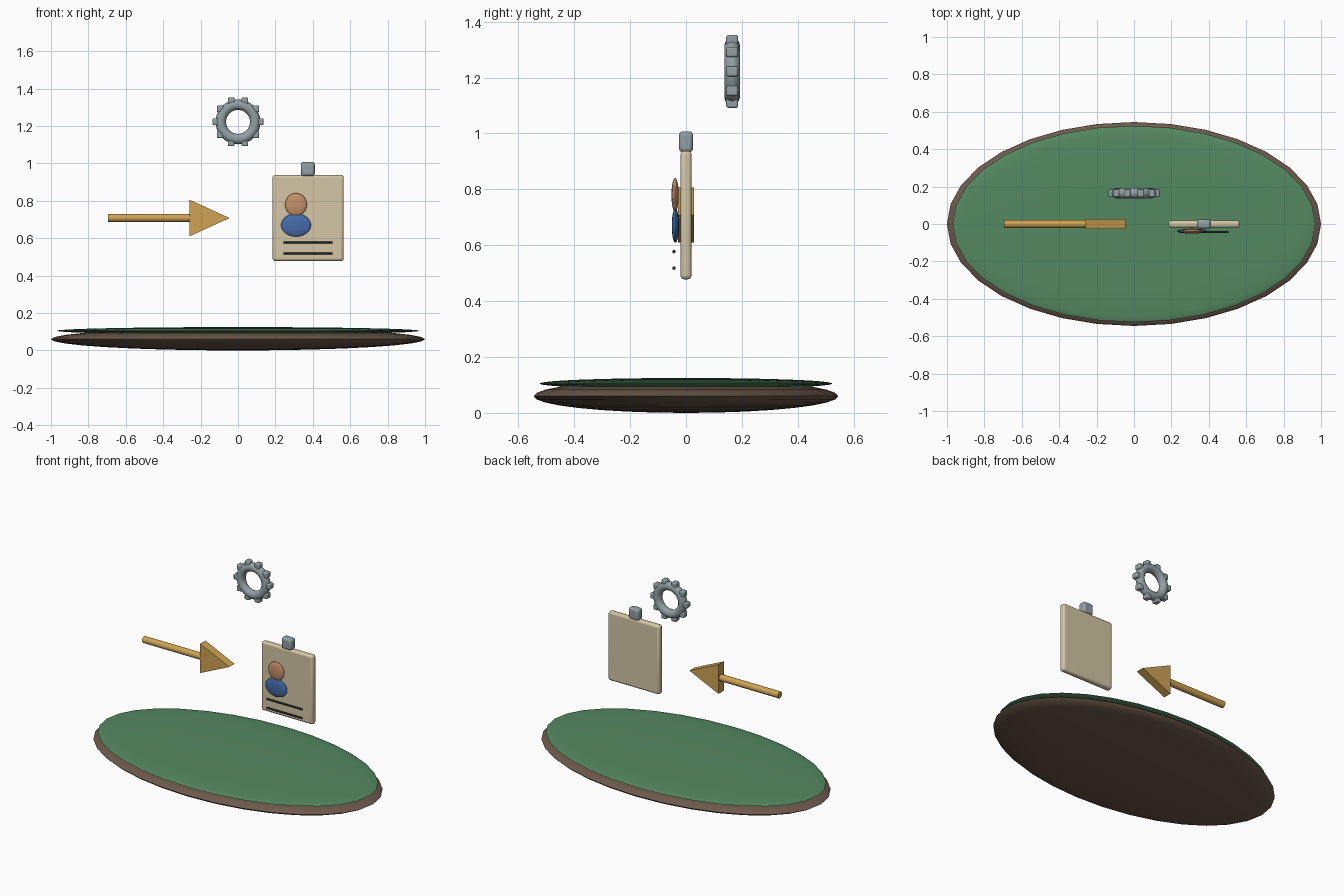
import bpy, bmesh, math

if "Cube" in bpy.data.objects:
    bpy.data.objects.remove(bpy.data.objects["Cube"])


def material(name, rgb):
    m = bpy.data.materials.new(name)
    m.diffuse_color = (*rgb, 1)
    m.use_nodes = True
    m.node_tree.nodes["Principled BSDF"].inputs["Base Color"].default_value = m.diffuse_color
    return m


BROWN = material("brown", (0.15, 0.10, 0.07))
GREEN = material("green", (0.09, 0.25, 0.12))
STEEL = material("steel", (0.29, 0.35, 0.37))
GOLD = material("gold", (0.62, 0.37, 0.09))
CREAM = material("cream", (0.66, 0.57, 0.38))
SKIN = material("skin", (0.55, 0.28, 0.14))
BLUE = material("blue", (0.06, 0.15, 0.40))
INK = material("ink", (0.015, 0.025, 0.025))


def finish(name, mat, smooth=True):
    o = bpy.context.object
    o.name = name
    o.data.materials.append(mat)
    bpy.ops.object.transform_apply(location=False, rotation=True, scale=True)
    if smooth:
        bpy.ops.object.shade_smooth_by_angle(angle=math.radians(40))
    return o


def ellipsoid(name, loc, radii, mat):
    bpy.ops.mesh.primitive_uv_sphere_add(segments=32, ring_count=16, location=loc)
    bpy.context.object.scale = radii
    return finish(name, mat)


def box(name, loc, size, mat, bevel):
    bpy.ops.mesh.primitive_cube_add(size=1, location=loc)
    bpy.context.object.scale = size
    o = finish(name, mat)
    b = o.modifiers.new("bevel", "BEVEL")
    b.width, b.segments = bevel, 3
    return o


def rod(name, x0, x1, y, z, r, mat):
    bpy.ops.mesh.primitive_cylinder_add(vertices=16, radius=r, depth=x1 - x0,
                                        location=((x0 + x1) / 2, y, z),
                                        rotation=(0, math.pi / 2, 0))
    return finish(name, mat)


# oval base with a green top
ellipsoid("base", (0, 0, 0.06), (1.0, 0.545, 0.06), BROWN)
ellipsoid("base_top", (0, 0, 0.105), (0.97, 0.525, 0.02), GREEN)

# arrow: round shaft and triangular prism head
rod("arrow_shaft", -0.695, -0.25, 0, 0.708, 0.022, GOLD)
bm = bmesh.new()
face = bm.faces.new([bm.verts.new((x, -0.028, z))
                     for x, z in ((-0.26, 0.61), (-0.045, 0.708), (-0.26, 0.806))])
ext = bmesh.ops.extrude_face_region(bm, geom=[face])["geom"]
bmesh.ops.translate(bm, vec=(0, 0.056, 0),
                    verts=[v for v in ext if isinstance(v, bmesh.types.BMVert)])
bmesh.ops.recalc_face_normals(bm, faces=bm.faces)
mesh = bpy.data.meshes.new("arrow_head")
bm.to_mesh(mesh)
bm.free()
head = bpy.data.objects.new("arrow_head", mesh)
mesh.materials.append(GOLD)
bpy.context.collection.objects.link(head)

# badge card with clip, portrait and two ruled lines
box("badge_card", (0.375, 0, 0.708), (0.38, 0.04, 0.46), CREAM, 0.014)
box("badge_clip", (0.373, 0, 0.97), (0.075, 0.05, 0.075), STEEL, 0.014)
ellipsoid("portrait_head", (0.31, -0.039, 0.78), (0.058, 0.013, 0.061), SKIN)
ellipsoid("portrait_body", (0.31, -0.038, 0.67), (0.08, 0.013, 0.061), BLUE)
for i, z in enumerate((0.577, 0.518)):
    rod(f"badge_line_{i + 1}", 0.243, 0.505, -0.043, z, 0.006, INK)

# gear: ring with ten upright teeth
GY, GZ = 0.165, 1.222
bpy.ops.mesh.primitive_torus_add(major_segments=32, minor_segments=12,
                                 major_radius=0.092, minor_radius=0.028,
                                 location=(0, GY, GZ), rotation=(math.pi / 2, 0, 0))
finish("gear_ring", STEEL)
for i in range(10):
    a = i * math.tau / 10
    box(f"gear_tooth_{i + 1}", (0.118 * math.cos(a), GY, GZ + 0.118 * math.sin(a)),
        (0.036, 0.042, 0.036), STEEL, 0.007)
